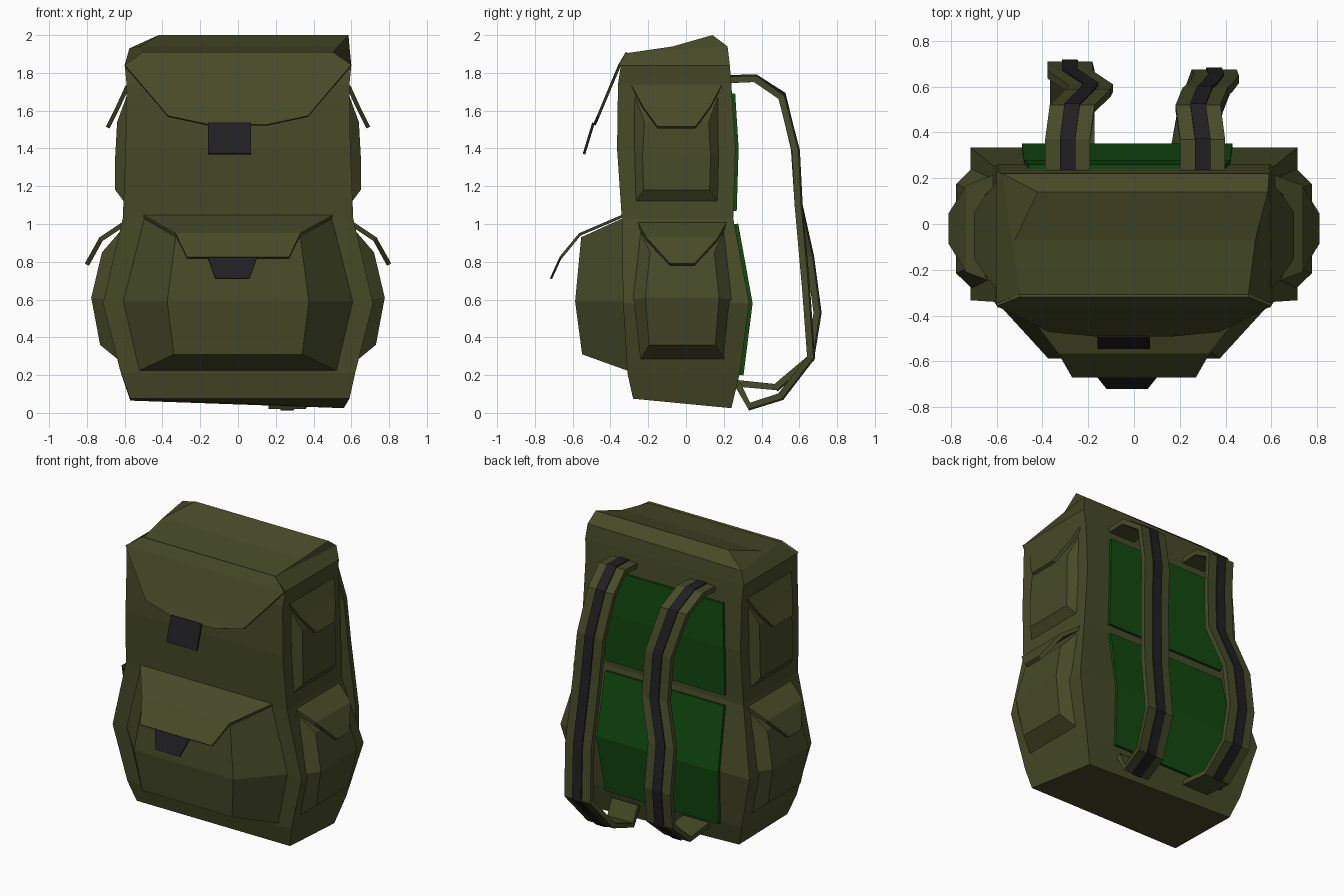
import bpy, bmesh
from mathutils import Vector

if "Cube" in bpy.data.objects:
    bpy.data.objects.remove(bpy.data.objects["Cube"])


def material(name, rgb):
    m = bpy.data.materials.new(name)
    m.diffuse_color = (*rgb, 1)
    m.use_nodes = True
    m.node_tree.nodes["Principled BSDF"].inputs["Base Color"].default_value = m.diffuse_color
    return m


OLIVE = material("olive_canvas", (0.062, 0.07, 0.021))
BLACK = material("black_webbing", (0.014, 0.014, 0.016))
GREEN = material("green_padding", (0.006, 0.066, 0.005))


def finish(name, verts, faces, mat, thick=0):
    mesh = bpy.data.meshes.new(name)
    mesh.from_pydata([tuple(v) for v in verts], [], faces)
    bm = bmesh.new()
    bm.from_mesh(mesh)
    bmesh.ops.recalc_face_normals(bm, faces=bm.faces)
    bm.to_mesh(mesh)
    bm.free()
    mesh.materials.append(mat)
    ob = bpy.data.objects.new(name, mesh)
    bpy.context.collection.objects.link(ob)
    if thick:
        mod = ob.modifiers.new("thickness", 'SOLIDIFY')
        mod.thickness = thick
        mod.offset = 0
    return ob


def loft(name, rings, mat):
    """Bridge closed rings of equal count and cap both ends."""
    n = len(rings[0])
    faces = [(r * n + i, r * n + (i + 1) % n, (r + 1) * n + (i + 1) % n, (r + 1) * n + i)
             for r in range(len(rings) - 1) for i in range(n)]
    for start in (0, (len(rings) - 1) * n):
        caps = [(0, 1, 2, 3)] if n == 4 else [(0, 1, 2, 5), (5, 2, 3, 4)]
        faces += [tuple(start + i for i in c) for c in caps]
    return finish(name, [v for ring in rings for v in ring], faces, mat)


# Frames turn (across, depth, height) into world space for each side of the pack
def front(a, d, z): return (a, -d, z)
def back(a, d, z): return (a, d, z)
def right(a, d, z): return (d, a, z)
def left(a, d, z): return (-d, a, z)


def pocket(name, frame, centre, base, face):
    """Bulging pocket: three (half width, depth, z) rows for base and outer face."""
    rings = []
    for (h0, d0, z0), (h1, d1, z1), (h2, d2, z2) in (base, face):
        rings.append([frame(centre + a, d, z) for a, d, z in
                      ((-h0, d0, z0), (h0, d0, z0), (h1, d1, z1),
                       (h2, d2, z2), (-h2, d2, z2), (-h1, d1, z1))])
    loft(name, rings, OLIVE)


def sheet(name, frame, centre, rows, mat, thick):
    """Folded cloth sheet from (half width, depth, z) rows."""
    verts = [frame(centre + s * h, d, z) for h, d, z in rows for s in (-1, 1)]
    faces = [(2 * i, 2 * i + 1, 2 * i + 3, 2 * i + 2) for i in range(len(rows) - 1)]
    finish(name, verts, faces, mat, thick)


def strap(name, path, half, lo, hi, mat):
    """Flat band swept along a path, always facing away from the pack."""
    rings = []
    for i, p in enumerate(path):
        t = Vector(path[min(i + 1, len(path) - 1)]) - Vector(path[max(i - 1, 0)])
        n = Vector((0, -t.z, t.y)).normalized()
        p, w = Vector(p), Vector((half, 0, 0))
        rings.append([p - w + n * lo, p + w + n * lo, p + w + n * hi, p - w + n * hi])
    loft(name, rings, mat)


# Main bag: rows of (half width, front y, back y, z)
rings = [[(-.57, -.28, .075), (.59, -.28, .075), (.56, .24, .025), (-.57, .24, .065)]]
for h, yf, yb, z in ((.62, -.31, .285, .21), (.715, -.333, .335, .58), (.61, -.34, .25, 1.03),
                     (.595, -.365, .262, 1.4), (.59, -.36, .24, 1.74), (.60, -.345, .232, 1.84)):
    rings.append([(-h, yf, z), (h, yf, z), (h, yb, z), (-h, yb, z)])
rings.append([(-.5, -.31, 1.905), (.5, -.31, 1.905), (.59, .22, 1.94), (-.575, .22, 1.93)])
rings.append([(-.52, -.07, 1.94), (.53, -.07, 1.94), (.585, .14, 2.0), (-.42, .14, 2.0)])
loft("main_bag", rings, OLIVE)

# Lid flap and its buckle
sheet("lid_flap", front, 0, [(.5, .312, 1.908), (.6, .352, 1.84), (.37, .465, 1.57),
                             (.16, .485, 1.525)], OLIVE, .015)
sheet("lid_buckle", front, -.045, [(.115, .49, 1.535), (.115, .54, 1.37)], BLACK, .014)

# Front pocket, flap and buckle
pocket("front_pocket", front, 0,
       [(.53, .30, .22), (.615, .325, .59), (.5, .335, 1.03)],
       [(.34, .55, .31), (.375, .587, .59), (.33, .555, .93)])
sheet("front_pocket_flap", front, 0, [(.5, .34, 1.04), (.33, .562, .945), (.27, .665, .82)],
      OLIVE, .015)
sheet("front_pocket_buckle", front, -.03, [(.13, .665, .82), (.09, .715, .71)], BLACK, .012)

# Side pockets with flaps, mirrored
for side, frame in (("right", right), ("left", left)):
    pocket(side + "_lower_pocket", frame, -.02,
           [(.23, .62, .27), (.27, .70, .6), (.24, .59, 1.0)],
           [(.175, .73, .36), (.195, .777, .61), (.17, .72, .85)])
    sheet(side + "_lower_flap", frame, -.02,
          [(.235, .605, 1.0), (.19, .725, .92), (.065, .80, .785)], OLIVE, .025)
    pocket(side + "_upper_pocket", frame, -.05,
           [(.23, .59, 1.1), (.235, .58, 1.4), (.24, .57, 1.73)],
           [(.175, .65, 1.18), (.18, .65, 1.36), (.17, .64, 1.54)])
    sheet(side + "_upper_flap", frame, -.05,
          [(.238, .585, 1.73), (.18, .635, 1.62), (.1, .69, 1.51)], OLIVE, .022)

# Back padding
sheet("lower_back_pad", back, -.03, [(.43, .292, .2), (.46, .34, .58), (.45, .264, 1.0)],
      GREEN, .025)
sheet("upper_back_pad", back, -.03, [(.45, .256, 1.07), (.45, .266, 1.4), (.43, .248, 1.69)],
      GREEN, .025)

# Shoulder straps with dark centre webbing
right_path = [(.30, .22, 1.78), (.30, .37, 1.785), (.28, .52, 1.68), (.31, .595, 1.39),
              (.33, .61, 1.1), (.36, .65, .65), (.35, .675, .29), (.29, .51, .075),
              (.26, .33, .02), (.26, .26, .14)]
left_path = [(-.29, .22, 1.78), (-.29, .37, 1.785), (-.27, .52, 1.69), (-.20, .59, 1.4),
             (-.19, .61, 1.1), (-.28, .67, .83), (-.28, .71, .53), (-.27, .67, .28),
             (-.27, .48, .12), (-.27, .26, .14)]
for side, path in (("right", right_path), ("left", left_path)):
    strap(side + "_shoulder_strap", path, .098, -.035, 0, OLIVE)
    strap(side + "_strap_webbing", path[:-1], .034, -.015, .008, BLACK)
